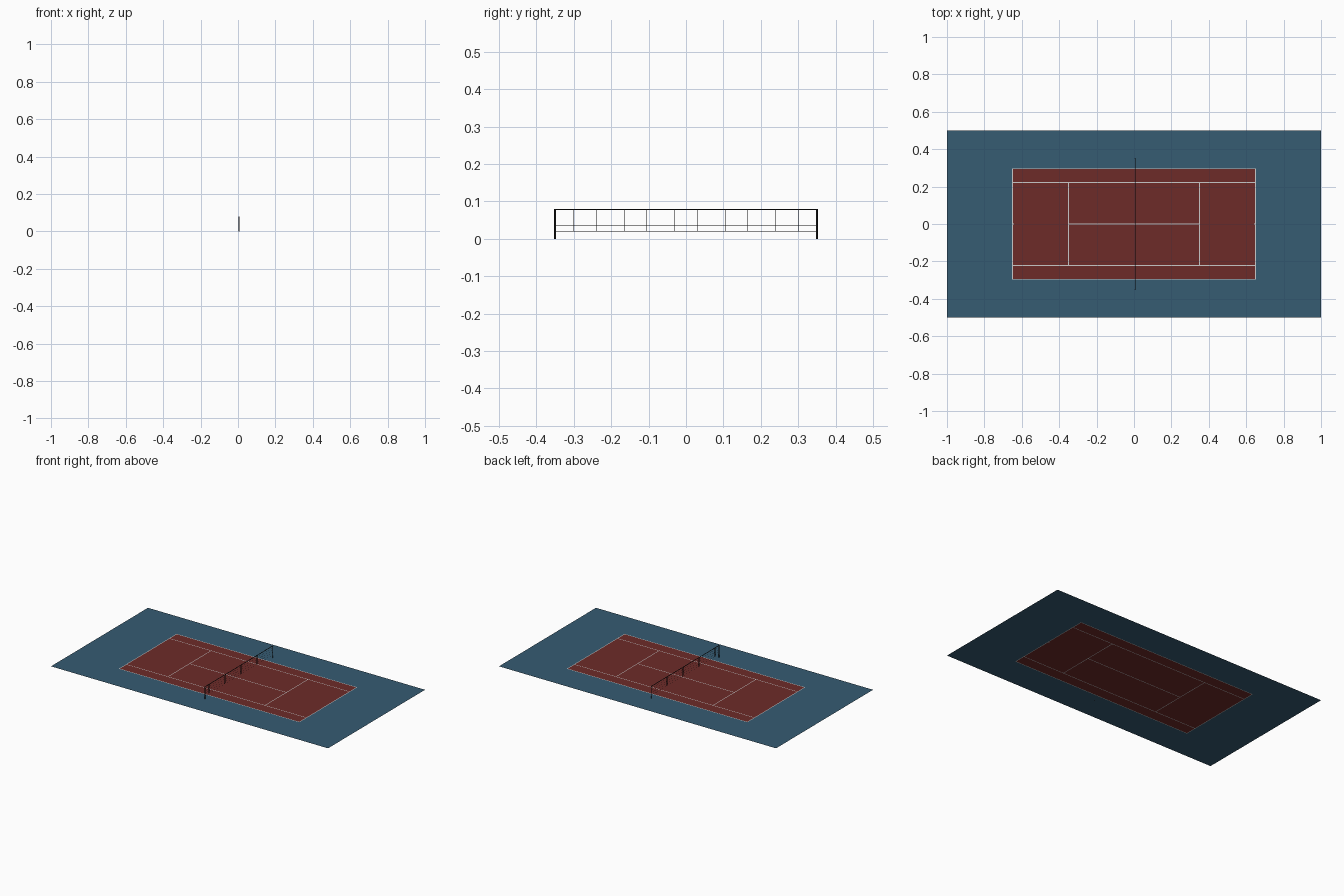
import bpy, bmesh
from mathutils import Matrix, Vector

if "Cube" in bpy.data.objects:
    bpy.data.objects.remove(bpy.data.objects["Cube"])


def material(name, rgb):
    m = bpy.data.materials.new(name)
    m.diffuse_color = (*rgb, 1)
    m.use_nodes = True
    m.node_tree.nodes["Principled BSDF"].inputs["Base Color"].default_value = m.diffuse_color
    return m


BLUE = material("blue_paint", (0.037, 0.106, 0.168))
RED = material("red_paint", (0.153, 0.024, 0.022))
WHITE = material("line_paint", (0.6, 0.6, 0.6))
BLACK = material("black", (0.01, 0.01, 0.01))


def finish(name, bm, mat):
    me = bpy.data.meshes.new(name)
    bm.to_mesh(me)
    bm.free()
    me.materials.append(mat)
    ob = bpy.data.objects.new(name, me)
    bpy.context.collection.objects.link(ob)
    return ob


def box(bm, centre, size):
    mat = Matrix.Translation(centre) @ Matrix.Diagonal((*size, 1))
    bmesh.ops.create_cube(bm, size=1, matrix=mat)


# Court dimensions (half sizes)
GX, GY = 1.0, 0.5
CX, CY = 0.652, 0.298
SINGLES, SERVICE = 0.222, 0.35
W = 0.002          # half line width
MARK = 0.01        # centre mark length


def kind(x, y):
    x, y = abs(x), abs(y)
    if x > CX or y > CY:
        return "surround"
    painted = (x > CX - 2 * W or y > CY - 2 * W
               or abs(y - SINGLES) < W
               or (abs(x - SERVICE) < W and y < SINGLES)
               or (y < W and (x < SERVICE or x > CX - MARK)))
    return "court_lines" if painted else "court_surface"


# Flat ground split into surround, court and painted lines
hx = [SERVICE - W, SERVICE + W, CX - MARK, CX - 2 * W, CX, GX]
hy = [W, SINGLES - W, SINGLES + W, CY - 2 * W, CY, GY]
xs = sorted([-v for v in hx] + hx)
ys = sorted([-v for v in hy] + hy)
for name, mat in (("surround", BLUE), ("court_surface", RED), ("court_lines", WHITE)):
    bm = bmesh.new()
    for x0, x1 in zip(xs, xs[1:]):
        for y0, y1 in zip(ys, ys[1:]):
            if kind((x0 + x1) / 2, (y0 + y1) / 2) == name:
                bm.faces.new([bm.verts.new((x, y, 0)) for x, y in
                              ((x0, y0), (x1, y0), (x1, y1), (x0, y1))])
    bmesh.ops.remove_doubles(bm, verts=bm.verts, dist=1e-5)
    finish(name, bm, mat)

# Net posts
NX, NY, NH = 0.006, 0.35, 0.08
for side, s in (("left", -1), ("right", 1)):
    bm = bmesh.new()
    bmesh.ops.create_cone(bm, cap_ends=True, segments=12, radius1=0.0025, radius2=0.0025,
                          depth=NH, matrix=Matrix.Translation((NX, s * NY, NH / 2)))
    finish("net_post_" + side, bm, BLACK)

# Top cord
bm = bmesh.new()
box(bm, Vector((NX, 0, 0.078)), (0.002, 2 * NY, 0.003))
finish("net_cord", bm, BLACK)

# Fine net threads
bm = bmesh.new()
T = 0.0004
STEP, Z0, Z1 = 0.015, 0.02, 0.078
for i in range(-23, 24):
    box(bm, Vector((NX, i * STEP, (Z0 + Z1) / 2)), (T, T, Z1 - Z0))
for k in range(4):
    box(bm, Vector((NX, 0, Z0 + k * STEP)), (T, 2 * NY, T))
finish("net_threads", bm, BLACK)
